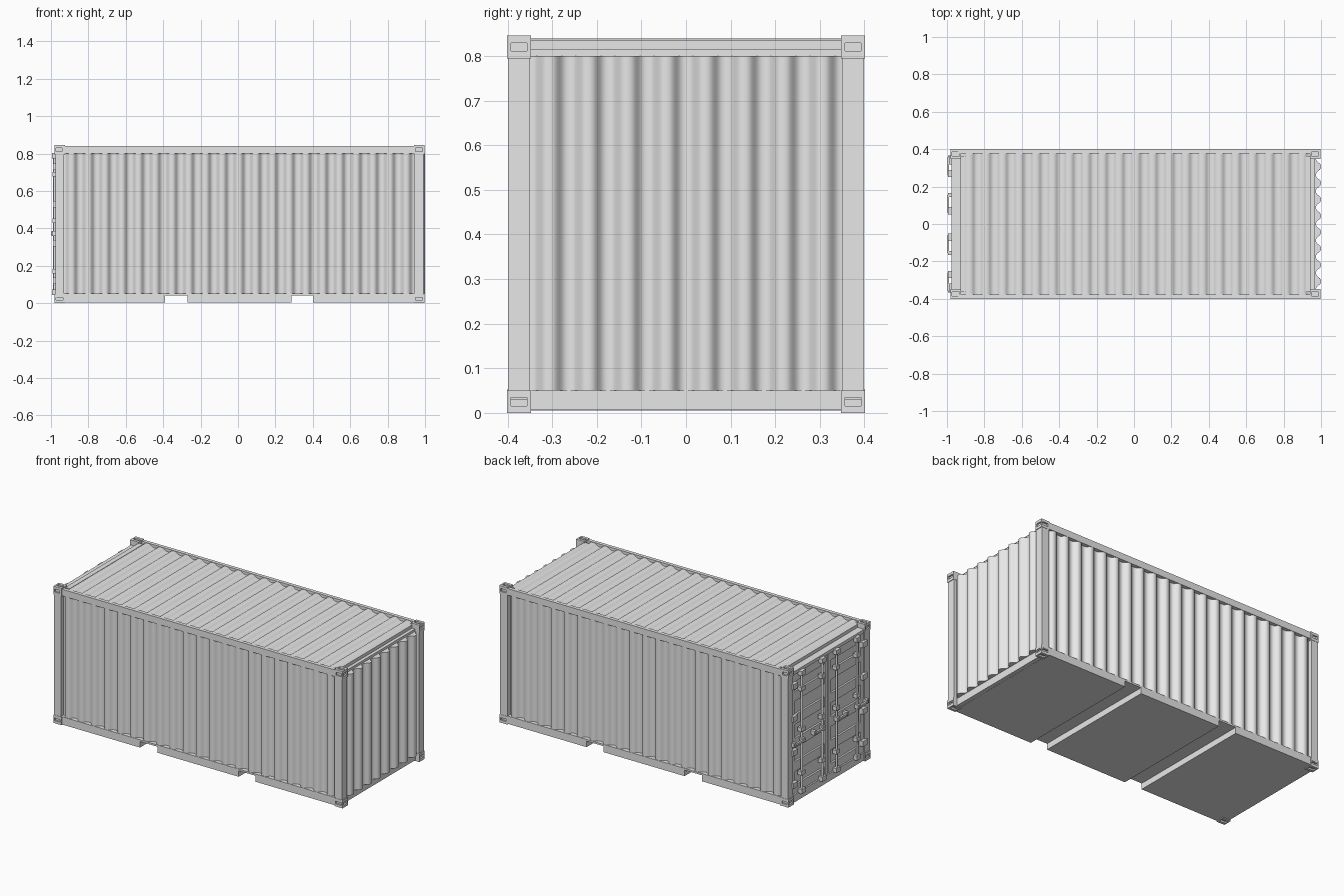
import bpy, bmesh, math
from mathutils import Vector

if "Cube" in bpy.data.objects:
    bpy.data.objects.remove(bpy.data.objects["Cube"])

paint = bpy.data.materials.new("grey_paint")
paint.diffuse_color = (0.8, 0.8, 0.8, 1)
paint.use_nodes = True
paint.node_tree.nodes["Principled BSDF"].inputs["Base Color"].default_value = paint.diffuse_color


def finish(name, bm, smooth=False):
    bmesh.ops.recalc_face_normals(bm, faces=bm.faces)
    mesh = bpy.data.meshes.new(name)
    bm.to_mesh(mesh)
    bm.free()
    mesh.materials.append(paint)
    ob = bpy.data.objects.new(name, mesh)
    bpy.context.collection.objects.link(ob)
    if smooth:
        bpy.ops.object.select_all(action='DESELECT')
        ob.select_set(True)
        bpy.context.view_layer.objects.active = ob
        bpy.ops.object.shade_smooth_by_angle(angle=math.radians(40))
    return ob


def add_box(bm, x0, x1, y0, y1, z0, z1):
    verts = bmesh.ops.create_cube(bm, size=1)["verts"]
    for v in verts:
        v.co = Vector((x0 + (v.co.x + .5) * (x1 - x0),
                       y0 + (v.co.y + .5) * (y1 - y0),
                       z0 + (v.co.z + .5) * (z1 - z0)))
    return verts


def boxes(name, items):
    bm = bmesh.new()
    for it in items:
        add_box(bm, min(it[0:2]), max(it[0:2]), min(it[2:4]), max(it[2:4]), it[4], it[5])
    return finish(name, bm)


def prism(name, profile, place, lo, hi, smooth=False):
    """Extrude a closed 2D profile from lo to hi; place maps (a, b, c) to xyz."""
    bm = bmesh.new()
    rings = [[bm.verts.new(place(a, b, c)) for a, b in profile] for c in (lo, hi)]
    n = len(profile)
    for i in range(n):
        j = (i + 1) % n
        bm.faces.new((rings[0][i], rings[0][j], rings[1][j], rings[1][i]))
    bm.faces.new(rings[0][::-1])
    bm.faces.new(rings[1])
    return finish(name, bm, smooth)


def wave(lo, hi, count, crest, depth, back):
    """Closed outline of a corrugated sheet with rounded trapezoid ribs."""
    steps = count * 16
    pts = []
    for i in range(steps + 1):
        s = math.tanh(-1.2 * math.cos(2 * math.pi * i / 16)) / math.tanh(1.2)
        pts.append((lo + (hi - lo) * i / steps, crest - depth * (1 - s) / 2))
    return pts + [(hi, back), (lo, back)]


# corrugated walls and roof
for side, label in ((-1, "front"), (1, "back")):
    prism(label + "_side_wall", wave(-.935, .945, 21, .3985, .025, .368),
          lambda a, b, c, s=side: (a, s * b, c), .045, .81, True)
prism("end_wall", wave(-.35, .35, 8, 1.0, .027, .955),
      lambda a, b, c: (b, a, c), .05, .80, True)
prism("roof", wave(-.925, .945, 21, .839, .016, .812),
      lambda a, b, c: (a, c, b), -.385, .385, True)

# floor with two fork channels cut across it
floor = [(-.935, .005), (-.39, .005), (-.39, .042), (-.27, .042), (-.27, .005),
         (.285, .005), (.285, .042), (.40, .042), (.40, .005), (.945, .005),
         (.945, .053), (-.935, .053)]
prism("floor", floor, lambda a, b, c: (a, c, b), -.4, .4)

# frame rails, beams and posts
boxes("top_rails", [(-.94, .95, s * .378, s * .4, .80, .841) for s in (-1, 1)])
boxes("end_header", [(.90, .947, -.36, .36, .80, .835), (.93, .967, -.352, .352, .80, .815)])
boxes("door_header", [(-.93, -.90, -.36, .36, .80, .835), (-.975, -.92, -.35, .35, .795, .815)])
boxes("end_sills", [(.94, .97, -.352, .352, .006, .053), (-.975, -.93, -.352, .352, .006, .053)])
boxes("end_posts", [(.94, .992, s * .35, s * .3995, .03, .81) for s in (-1, 1)])
boxes("door_posts", [(-.977, -.93, s * .35, s * .3995, .03, .81) for s in (-1, 1)])

# corner castings with recessed slots on the three outer faces
bm = bmesh.new()
for x0, x1, sx in ((-.981, -.925, -1), (.94, .996, 1)):
    for sy in (-1, 1):
        for z0, z1, sz in ((0, .05, -1), (.795, .846, 1)):
            verts = add_box(bm, x0, x1, min(sy * .348, sy * .401), max(sy * .348, sy * .401), z0, z1)
            faces = {f for v in verts for f in v.link_faces}
            bm.normal_update()
            out = [f for f in faces if f.normal.dot(Vector((sx, sy, sz))) > .5]
            bmesh.ops.inset_individual(bm, faces=out, thickness=.012)
            for f in out:
                f.normal_update()
                n, mid = f.normal.copy(), f.calc_center_median()
                axis = 1 if abs(n.z) > .5 else 2
                for v in f.verts:
                    v.co[axis] = mid[axis] + (v.co[axis] - mid[axis]) * .55
                new = bmesh.ops.extrude_discrete_faces(bm, faces=[f])["faces"][0]
                bmesh.ops.translate(bm, verts=new.verts, vec=-n * .01)
finish("corner_castings", bm)

# door leaves: recessed panel with raised frame and cross ribs
for s, label in ((-1, "right"), (1, "left")):
    parts = [(-.958, -.925, s * .003, s * .348, .056, .795)]
    parts += [(-.97, -.95, s * a, s * b, .056, .795) for a, b in ((.003, .03), (.32, .348))]
    parts += [(-.9695, -.95, s * .02, s * .33, z, z + h)
              for z, h in ((.056, .05), (.19, .06), (.335, .06), (.48, .06), (.625, .06), (.745, .05))]
    boxes(label + "_door", parts)

# lock rods with guides, cams and handles
bm = bmesh.new()
for y in (-.27, -.07, .07, .27):
    rod = bmesh.ops.create_cone(bm, cap_ends=True, segments=12, radius1=.007, radius2=.007, depth=.75)
    bmesh.ops.translate(bm, verts=rod["verts"], vec=(-.981, y, .425))
finish("lock_rods", bm, True)
guides, handles = [], []
for y in (-.27, -.07, .07, .27):
    for z in (.17, .44, .69):
        guides.append((-.992, -.965, y - .018, y + .018, z - .012, z + .012))
    for z in (.045, .775):
        guides.append((-.995, -.97, y - .02, y + .02, z, z + .028))
    d = 1 if y in (-.27, .07) else -1
    end = y - d * .085 if abs(y) > .2 else y + d * .085
    handles.append((-1.0, -.988, y, end, .366, .378))
    handles.append((-.995, -.965, end - .01, end + .01, .36, .385))
    handles.append((-.997, -.972, y - .012, y + .012, .36, .385))
boxes("lock_guides", guides)
boxes("door_handles", handles)

# hinges along the outer door edges
boxes("door_hinges", [(-.989, -.965, s * .318, s * .362, z - .017, z + .017)
                      for s in (-1, 1) for z in (.12, .32, .53, .73)])
